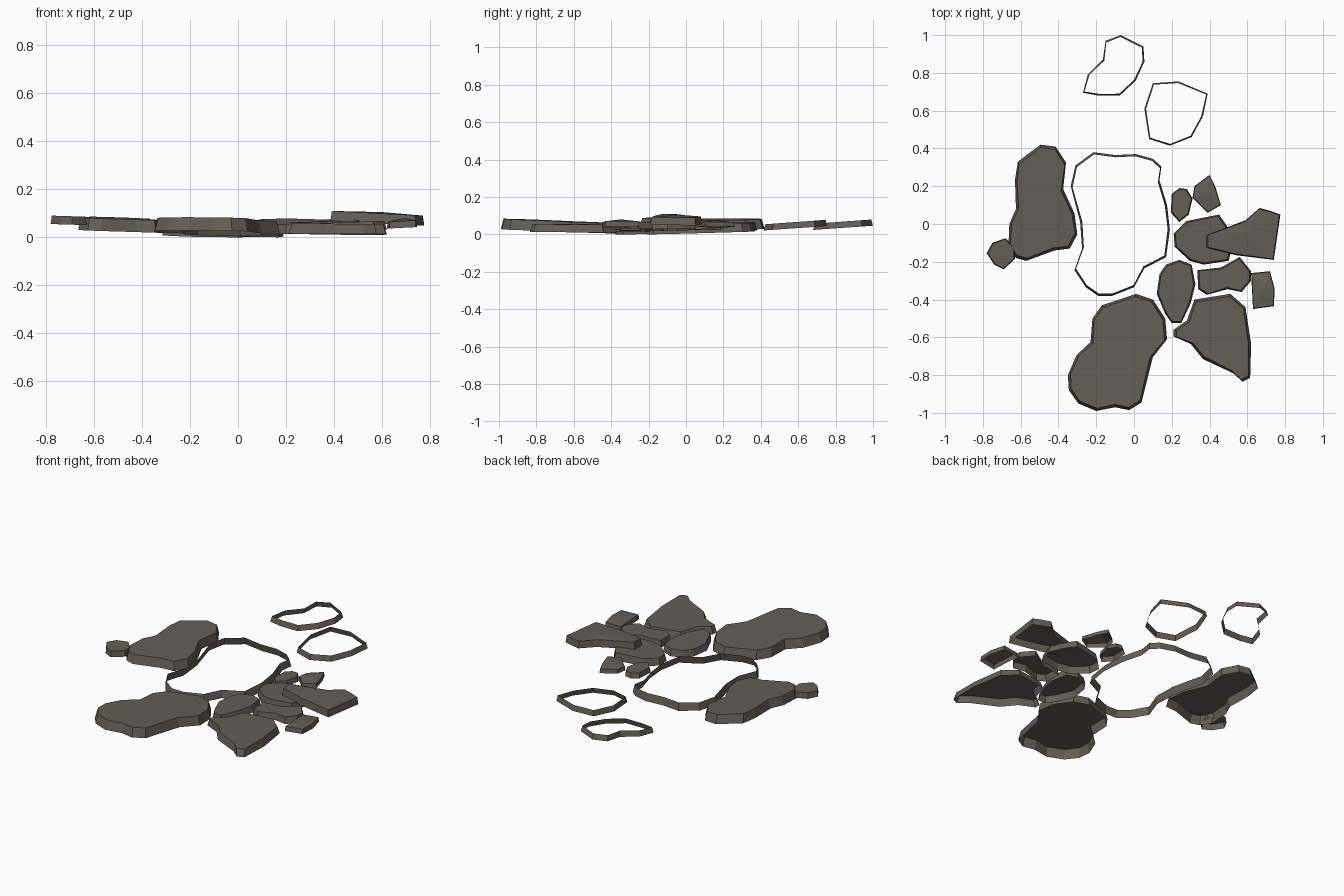
import bpy
from mathutils import Vector

mat = bpy.data.materials.new("grey brown stone")
mat.diffuse_color = (0.125, 0.115, 0.092, 1)


def stone(name, pts, top, thick, slope=(0, 0), flare=0.015, cap=True, crown=0.0):
    """Slab with an open underside: tilted top outline, flared wall, optional cap or crowned cap."""
    n = len(pts)
    c = Vector((sum(p[0] for p in pts) / n, sum(p[1] for p in pts) / n))

    def ring(inset, dz):
        out = []
        for p in pts:
            d = Vector(p) - c
            q = c + d * (1 - inset / d.length)
            z = top + slope[0] * d.x + slope[1] * d.y + dz
            out.append((q.x, q.y, max(z, 0)))
        return out

    verts = ring(0, -thick) + ring(flare, 0)
    faces = [(i, (i + 1) % n, n + (i + 1) % n, n + i) for i in range(n)]
    if crown:
        verts.append((c.x, c.y, top + crown))
        faces += [(n + i, n + (i + 1) % n, 2 * n) for i in range(n)]
    elif cap:
        faces.append(tuple(range(n, 2 * n)))
    # outlines are listed clockwise, so flip to face outward
    faces = [f[::-1] for f in faces]
    me = bpy.data.meshes.new(name)
    me.from_pydata(verts, [], faces)
    me.materials.append(mat)
    ob = bpy.data.objects.new(name, me)
    bpy.context.collection.objects.link(ob)
    return ob


# open stone rims
stone("back_rim", [(-.15, .97), (-.07, 1), (.05, .94), (.055, .86), (.01, .76), (-.075, .68),
                   (-.19, .68), (-.27, .695), (-.245, .79), (-.165, .87)],
      .067, .033, (0, .07), .01, cap=False)
stone("back_right_rim", [(.1, .745), (.235, .755), (.39, .69), (.365, .57), (.305, .46),
                         (.19, .415), (.08, .45), (.055, .61)],
      .066, .033, (0, .07), .009, cap=False)
stone("centre_rim", [(-.215, .38), (-.1, .365), (.01, .37), (.1, .345), (.145, .305), (.135, .23),
                     (.175, .1), (.19, -.03), (.17, -.175), (.055, -.235), (0, -.335), (-.115, -.38),
                     (-.19, -.38), (-.255, -.335), (-.315, -.245), (-.275, -.13), (-.285, .01),
                     (-.335, .2), (-.31, .31)],
      .055, .045, (-.02, .025), .012, cap=False)

# large slabs
stone("left_slab", [(-.495, .42), (-.415, .41), (-.36, .325), (-.375, .185), (-.315, .055),
                    (-.3, -.055), (-.34, -.13), (-.42, -.14), (-.57, -.195), (-.625, -.18),
                    (-.665, -.125), (-.66, 0), (-.625, .08), (-.63, .235), (-.615, .33)],
      .079, .052, (-.035, .012))
stone("front_slab", [(.01, -.37), (.1, -.4), (.165, -.5), (.175, -.61), (.1, -.705), (.04, -.945),
                     (-.025, -.985), (-.1, -.97), (-.2, -.99), (-.295, -.95), (-.345, -.88),
                     (-.35, -.8), (-.305, -.695), (-.23, -.625), (-.22, -.5), (-.17, -.43)],
      .073, .055, (-.01, -.035))
stone("front_right_slab", [(.32, -.4), (.51, -.37), (.59, -.44), (.62, -.635), (.615, -.815),
                           (.575, -.835), (.525, -.79), (.365, -.715), (.3, -.635), (.21, -.595),
                           (.21, -.56), (.28, -.51)],
      .055, .042, (-.01, -.01))

# small stones
stone("left_pebble", [(-.68, -.075), (-.635, -.125), (-.63, -.185), (-.69, -.24), (-.74, -.215),
                      (-.78, -.155), (-.75, -.1)],
      .088, .035, (-.03, 0), .005)
stone("front_pebble", [(.17, -.215), (.24, -.19), (.305, -.215), (.325, -.32), (.3, -.42),
                       (.25, -.525), (.2, -.525), (.165, -.475), (.12, -.37), (.135, -.265)],
      .055, .04, (.03, 0), .01)
stone("right_pebble", [(.335, -.245), (.46, -.23), (.56, -.175), (.62, -.25), (.62, -.3),
                       (.57, -.36), (.495, -.345), (.385, -.375), (.34, -.345)],
      .064, .038, (.03, 0), .01)
stone("outer_pebble", [(.62, -.26), (.72, -.25), (.745, -.345), (.74, -.435), (.63, -.45)],
      .068, .028, (.05, 0), .004, crown=.012)
stone("inner_flat_stone", [(.21, -.05), (.275, .015), (.45, .05), (.495, -.015), (.53, -.1),
                           (.5, -.195), (.37, -.215), (.295, -.195), (.215, -.12)],
      .066, .042, (.03, .01), .01)
stone("upper_flat_stone", [(.385, -.06), (.59, .02), (.665, .085), (.72, .07), (.775, .05),
                           (.74, -.19), (.54, -.165), (.385, -.125)],
      .099, .042, (-.05, 0), .006, crown=.006)
stone("back_pebble", [(.2, .16), (.24, .19), (.28, .185), (.31, .135), (.29, .05), (.24, .01),
                      (.195, .06)],
      .056, .03, (.03, 0), .008)
stone("back_right_pebble", [(.32, .2), (.4, .26), (.43, .2), (.46, .1), (.39, .06), (.31, .14)],
      .064, .024, (.05, 0), .004, crown=.012)
